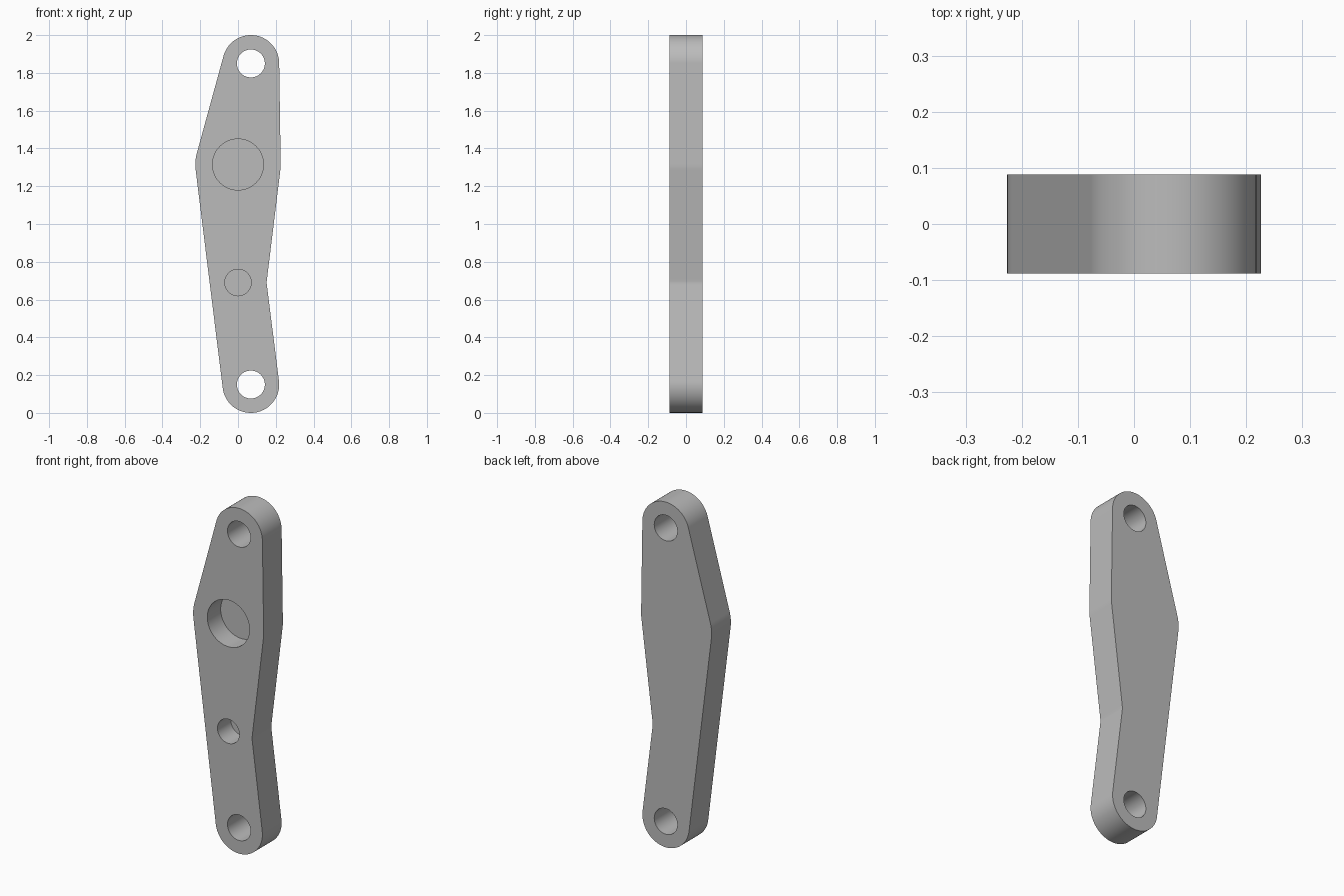
import bpy, bmesh
from math import acos, atan2, cos, sin, tau
from mathutils import Vector
from mathutils.geometry import intersect_line_line_2d, interpolate_bezier

if "Cube" in bpy.data.objects:
    bpy.data.objects.remove(bpy.data.objects["Cube"])

HALF = 0.088          # half thickness
POCKET_DEPTH = 0.122

grey = bpy.data.materials.new("plain_grey")
grey.use_nodes = True
COLOUR = (0.5, 0.5, 0.5, 1)
grey.diffuse_color = COLOUR
grey.node_tree.nodes["Principled BSDF"].inputs["Base Color"].default_value = COLOUR

# Round bosses that shape the outline: centre (x, z) and radius
bottom = (Vector((0.068, 0.15)), 0.15)
waist = (Vector((0, 0.69)), 0.15)
hub = (Vector((0, 1.315)), 0.226)
top = (Vector((0.068, 1.85)), 0.15)


def on_circle(circle, angle):
    return circle[0] + circle[1] * Vector((cos(angle), sin(angle)))


def tangent(a, b):
    """Angle of the outer tangent going from a to b with the body on the left."""
    d = b[0] - a[0]
    return atan2(d.y, d.x) - acos((a[1] - b[1]) / d.length)


def arc(circle, start, end, steps):
    sweep = (end - start) % tau
    return [on_circle(circle, start + sweep * i / steps) for i in range(steps + 1)]


def prism(name, points, y0, y1):
    """Extrude an (x, z) outline from y0 to y1."""
    bm = bmesh.new()
    face = bm.faces.new([bm.verts.new((p.x, y0, p.y)) for p in points])
    extruded = bmesh.ops.extrude_face_region(bm, geom=[face])["geom"]
    moved = [v for v in extruded if isinstance(v, bmesh.types.BMVert)]
    bmesh.ops.translate(bm, verts=moved, vec=(0, y1 - y0, 0))
    bmesh.ops.recalc_face_normals(bm, faces=bm.faces)
    mesh = bpy.data.meshes.new(name)
    bm.to_mesh(mesh)
    bm.free()
    mesh.materials.append(grey)
    obj = bpy.data.objects.new(name, mesh)
    bpy.context.collection.objects.link(obj)
    return obj


# Softly rounded inward corner at the waist
low, high = tangent(bottom, waist), tangent(waist, hub)
lower = (on_circle(bottom, low), on_circle(waist, low))
upper = (on_circle(waist, high), on_circle(hub, high))
corner = lower[0] + (lower[1] - lower[0]) * 2
corner = intersect_line_line_2d(lower[0], corner, upper[0] * 2 - upper[1], upper[1])
start = corner + (lower[0] - corner).normalized() * 0.02
end = corner + (upper[1] - corner).normalized() * 0.02
bend = interpolate_bezier(start, corner, corner, end, 6)

# Outline, counter-clockwise from the bottom end
rise, fall, base = tangent(hub, top), tangent(top, hub), tangent(hub, bottom)
outline = (arc(bottom, base, low, 36) + bend + arc(hub, high, rise, 6)
           + arc(top, rise, fall, 36) + arc(hub, fall, base, 8))
link = prism("link_arm", outline, -HALF, HALF)

# Through holes at both ends, blind pockets in the front
THROUGH, BLIND = HALF + 0.05, -HALF + POCKET_DEPTH
holes = (
    ("top_hole", top[0], 0.074, THROUGH),
    ("bottom_hole", bottom[0], 0.074, THROUGH),
    ("hub_pocket", hub[0], 0.135, BLIND),
    ("waist_pocket", waist[0], 0.07, BLIND),
)
bpy.context.view_layer.objects.active = link
for name, centre, radius, depth in holes:
    cutter = prism(name, arc((centre, radius), 0, tau - 0.0982, 63), -HALF - 0.05, depth)
    cut = link.modifiers.new(name, 'BOOLEAN')
    cut.operation, cut.solver, cut.object = 'DIFFERENCE', 'EXACT', cutter
    bpy.ops.object.modifier_apply(modifier=name)
    bpy.data.objects.remove(cutter)

# Smooth rounded walls with crisp rims
bpy.ops.object.select_all(action='DESELECT')
link.select_set(True)
bpy.ops.object.shade_smooth_by_angle()
weighted = link.modifiers.new("clean_normals", 'WEIGHTED_NORMAL')
weighted.keep_sharp = True
